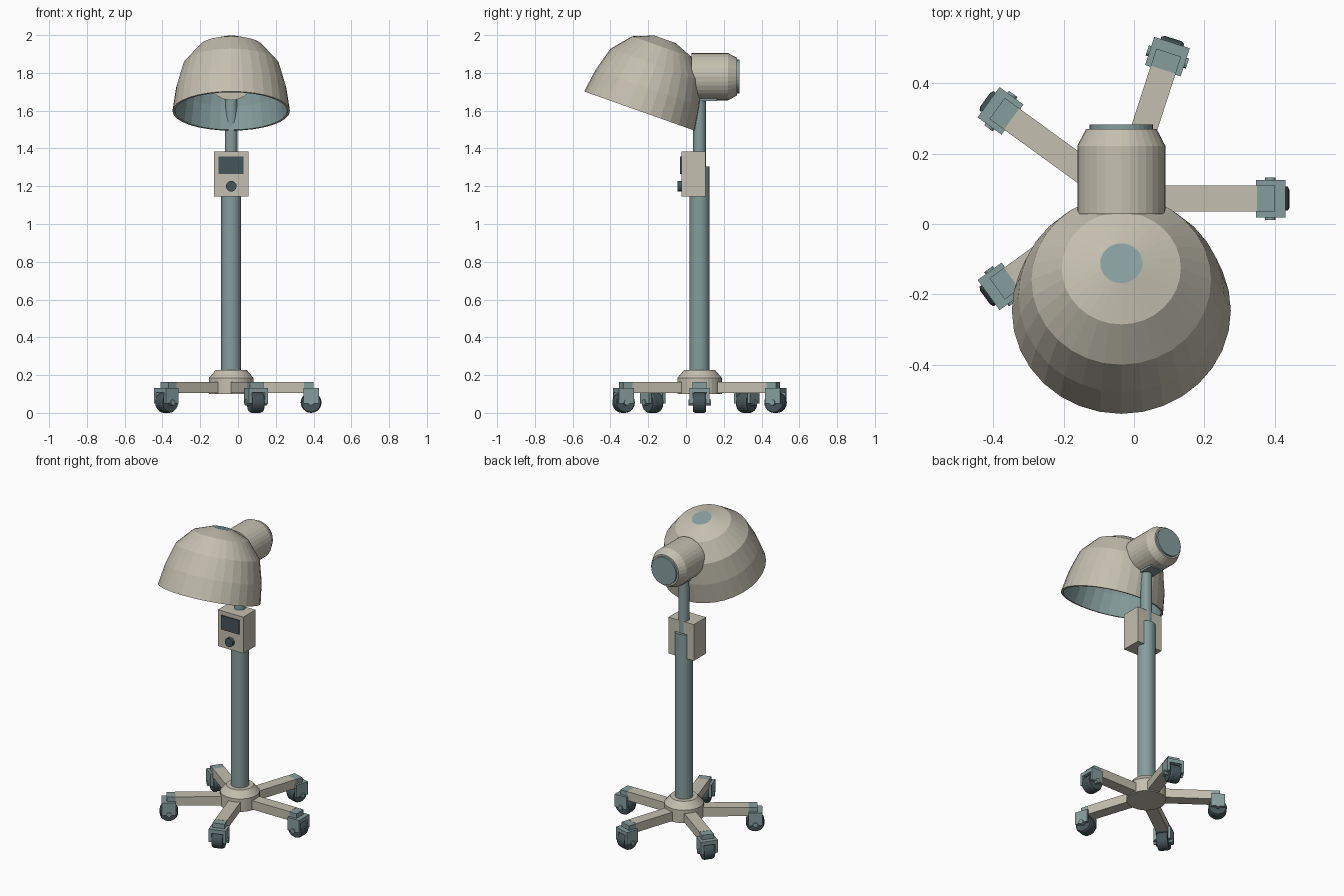
import bpy, bmesh
from math import pi, radians
from mathutils import Matrix, Vector

if "Cube" in bpy.data.objects:
    bpy.data.objects.remove(bpy.data.objects["Cube"])


def material(name, col):
    m = bpy.data.materials.new(name)
    m.diffuse_color = (*col, 1)
    m.use_nodes = True
    m.node_tree.nodes["Principled BSDF"].inputs["Base Color"].default_value = m.diffuse_color
    return m


BEIGE = material("beige", (0.55, 0.52, 0.43))
TEAL = material("teal", (0.24, 0.34, 0.34))
DARK = material("dark", (0.06, 0.09, 0.10))
CX, CY = -0.036, 0.072          # column axis


def finish(name, bm, mat, matrix, flip=False):
    bmesh.ops.remove_doubles(bm, verts=bm.verts, dist=1e-5)
    bmesh.ops.recalc_face_normals(bm, faces=bm.faces)
    if flip:
        bmesh.ops.reverse_faces(bm, faces=bm.faces)
    me = bpy.data.meshes.new(name)
    bm.to_mesh(me)
    bm.free()
    me.transform(matrix)
    me.materials.append(mat)
    ob = bpy.data.objects.new(name, me)
    bpy.context.collection.objects.link(ob)
    return ob


def lathe(name, profile, mat, matrix=Matrix(), steps=32, flip=False):
    """Revolve (radius, height) points around local z."""
    bm = bmesh.new()
    vs = [bm.verts.new((r, 0, h)) for r, h in profile]
    es = [bm.edges.new(p) for p in zip(vs, vs[1:])]
    bmesh.ops.spin(bm, geom=vs + es, cent=(0, 0, 0), axis=(0, 0, 1),
                   angle=2 * pi, steps=steps, use_merge=False)
    return finish(name, bm, mat, matrix, flip)


def box(name, x, y, z, mat, matrix=Matrix()):
    bm = bmesh.new()
    bmesh.ops.create_cube(bm, size=1)
    lo, hi = Vector((x[0], y[0], z[0])), Vector((x[1], y[1], z[1]))
    bmesh.ops.scale(bm, vec=hi - lo, verts=bm.verts)
    bmesh.ops.translate(bm, vec=(lo + hi) / 2, verts=bm.verts)
    return finish(name, bm, mat, matrix)


def rod(r, a, b):
    return [(0, a), (r, a), (r, b), (0, b)]


column = Matrix.Translation((CX, CY, 0))

# Base hub and telescopic column
lathe("base_hub", [(0, 0.10), (0.118, 0.10), (0.118, 0.185),
                   (0.082, 0.227), (0, 0.227)], BEIGE, column)
lathe("lower_column", rod(0.053, 0.2, 1.305), TEAL, column)
lathe("upper_column", rod(0.034, 1.3, 1.70), TEAL, column)

# Five legs with casters
for i in range(5):
    m = column @ Matrix.Rotation(radians(72 * i), 4, 'Z')
    box(f"leg_{i}", (0.05, 0.385), (-0.037, 0.037), (0.106, 0.164), BEIGE, m)
    box(f"leg_cap_{i}", (0.385, 0.436), (-0.037, 0.037), (0.12, 0.163), TEAL, m)
    box(f"fork_bridge_{i}", (0.382, 0.466), (-0.037, 0.037), (0.108, 0.133), TEAL, m)
    for s, side in ((-1, "a"), (1, "b")):
        ys = sorted((s * 0.036, s * 0.053))
        box(f"fork_{side}_{i}", (0.382, 0.466), ys, (0.05, 0.133), TEAL, m)
    axle = m @ Matrix.Translation((0.423, 0, 0.055)) @ Matrix.Rotation(pi / 2, 4, 'X')
    lathe(f"wheel_{i}", [(0, -0.034), (0.05, -0.034), (0.055, -0.024),
                         (0.055, 0.024), (0.05, 0.034), (0, 0.034)], DARK, axle, 24)
    lathe(f"axle_{i}", rod(0.015, -0.06, 0.06), TEAL, axle, 16)

# Control box with screen and knob
box("control_box", (-0.128, 0.056), (-0.025, 0.102), (1.146, 1.384), BEIGE)
box("screen", (-0.102, 0.03), (-0.032, -0.02), (1.265, 1.357), DARK)
face = Matrix.Translation((CX, 0, 1.20)) @ Matrix.Rotation(pi / 2, 4, 'X')
lathe("knob", rod(0.028, 0.02, 0.046), DARK, face, 24)

# Tilted hood, crown disc and lining
tilt = Matrix.Translation((CX, -0.246, 1.598)) @ Matrix.Rotation(radians(-19.5), 4, 'X')
dome = [(0.311, 0), (0.292, 0.13), (0.255, 0.26), (0.169, 0.36), (0.06, 0.403)]
lathe("hood_shell", [(0.298, 0)] + dome, BEIGE, tilt)
lathe("hood_crown", [(0.06, 0.403), (0, 0.403)], TEAL, tilt)
lathe("hood_lining", [(0.298, 0), (0.280, 0.127), (0.245, 0.252),
                      (0.163, 0.348), (0.06, 0.391), (0, 0.391)], TEAL, tilt, flip=True)

# Motor housing behind the hood, its end cap and mounting bracket
motor = Matrix.Translation((CX, 0, 1.78)) @ Matrix.Rotation(-pi / 2, 4, 'X')
lathe("motor_housing", [(0, 0.028), (0.125, 0.028), (0.125, 0.222),
                        (0.10, 0.27), (0, 0.27)], BEIGE, motor)
lathe("motor_end_cap", rod(0.09, 0.26, 0.283), TEAL, motor)
box("motor_bracket", (CX - 0.045, CX + 0.045), (0.06, 0.165), (1.65, 1.68), TEAL)
